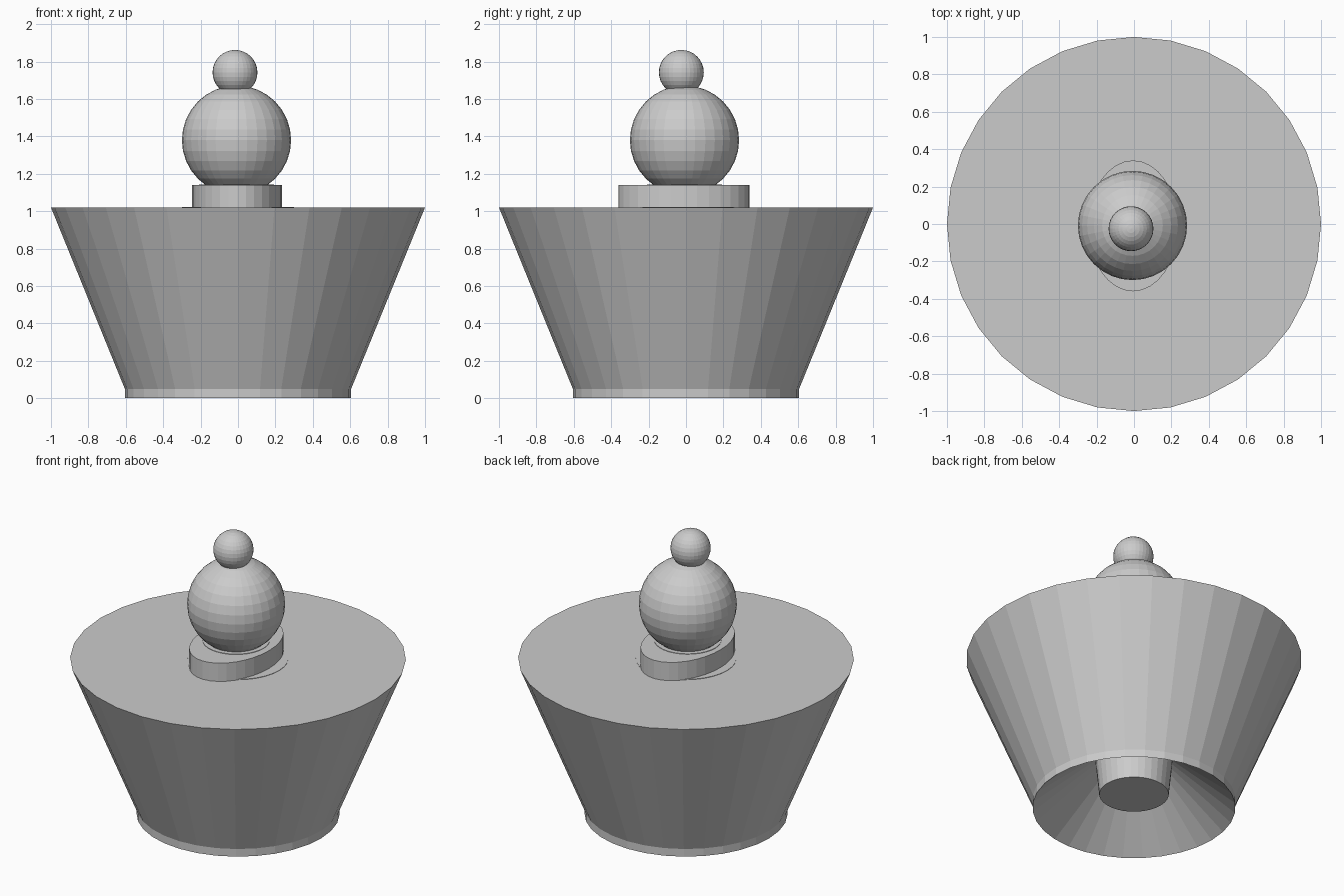
import bpy, bmesh, math

if "Cube" in bpy.data.objects:
    bpy.data.objects.remove(bpy.data.objects["Cube"])

SIDES = 32


def lathe(name, profile, cap_start=False, cap_end=False, scale_y=1.0, loc=(0, 0)):
    """Turn a list of (radius, z) points into a flat-faced round part."""
    bm = bmesh.new()
    rings = []
    for r, z in profile:
        ring = []
        for i in range(SIDES):
            a = 2 * math.pi * i / SIDES
            ring.append(bm.verts.new((r * math.cos(a) + loc[0],
                                      r * scale_y * math.sin(a) + loc[1], z)))
        rings.append(ring)
    for lo, hi in zip(rings, rings[1:]):
        for i in range(SIDES):
            j = (i + 1) % SIDES
            bm.faces.new((lo[i], lo[j], hi[j], hi[i]))
    if cap_start:
        bm.faces.new(list(reversed(rings[0])))
    if cap_end:
        bm.faces.new(rings[-1])
    mesh = bpy.data.meshes.new(name)
    bm.to_mesh(mesh)
    bm.free()
    obj = bpy.data.objects.new(name, mesh)
    bpy.context.collection.objects.link(obj)
    return obj


def ball(name, radius, loc):
    bpy.ops.mesh.primitive_uv_sphere_add(segments=32, ring_count=16,
                                         radius=radius, location=loc)
    bpy.context.object.name = name


# Flared outer shell with a short foot, and a conical hollow underneath
lathe("flared_body", [(0.205, 0.33), (0.605, 0.0), (0.605, 0.05), (1.0, 1.02)],
      cap_end=True)

# Tapered post running down through the body, its top just proud of the lid
lathe("centre_post", [(0.207, 0.09), (0.30, 1.023)], cap_start=True, cap_end=True)

# Oval plinth and the thin round seat for the ball
lathe("oval_plinth", [(0.24, 1.02), (0.24, 1.14)], cap_start=True, cap_end=True,
      scale_y=0.35 / 0.24, loc=(-0.005, -0.01))
lathe("ball_seat", [(0.20, 1.12), (0.20, 1.143)], cap_start=True, cap_end=True,
      loc=(-0.008, -0.008))

# Stacked balls
ball("large_ball", 0.292, (-0.008, -0.008, 1.38))
ball("small_ball", 0.12, (-0.016, -0.025, 1.742))
